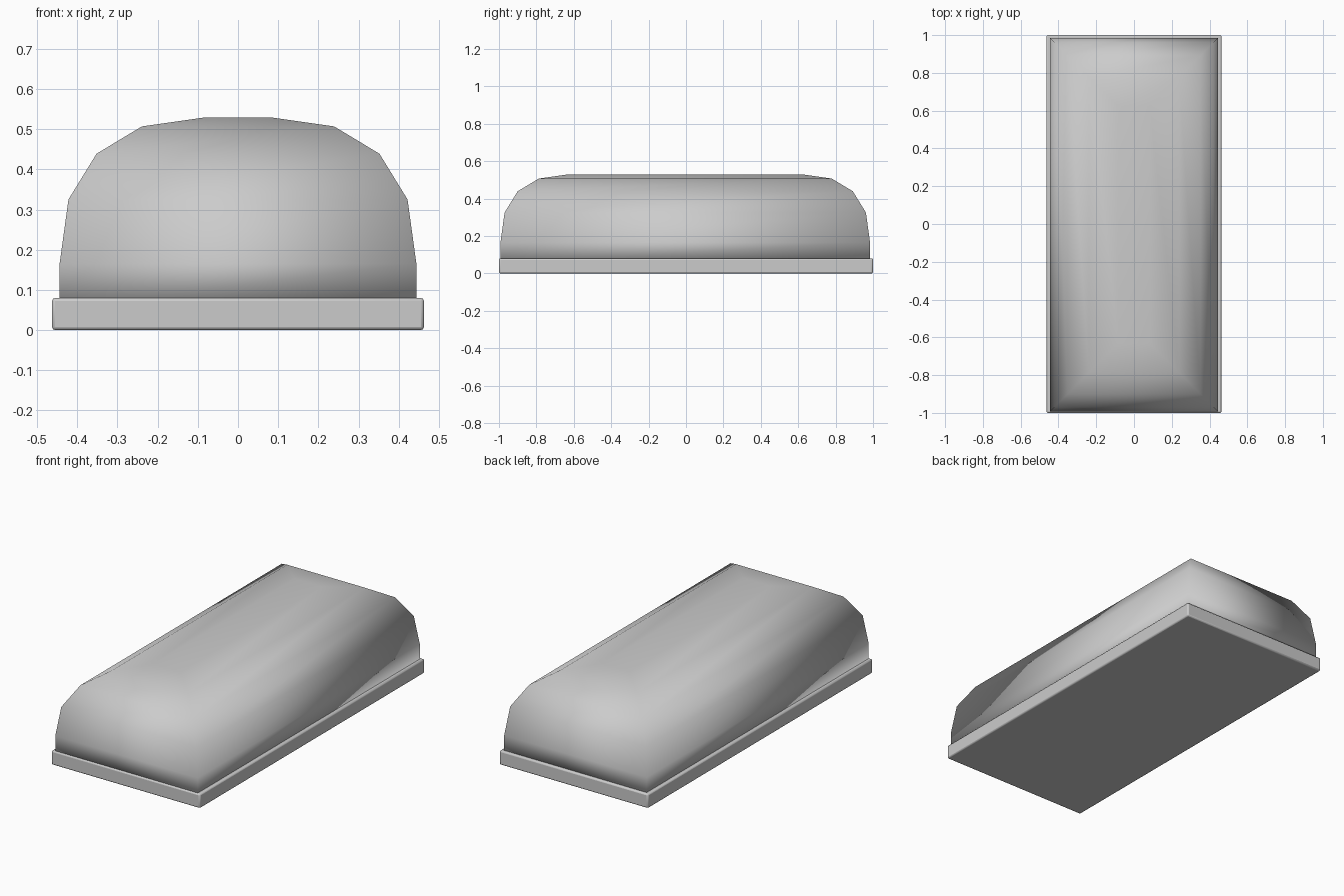
import bpy, bmesh

if "Cube" in bpy.data.objects:
    bpy.data.objects.remove(bpy.data.objects["Cube"])

# Base slab with slightly softened edges
bpy.ops.mesh.primitive_cube_add(size=1, location=(0, 0, 0.04))
base = bpy.context.object
base.name = "base_slab"
base.scale = (0.926, 2.0, 0.08)
bpy.ops.object.transform_apply(location=False, rotation=False, scale=True)
bevel = base.modifiers.new("soft_edges", 'BEVEL')
bevel.width = 0.008
bevel.segments = 2
bpy.ops.object.shade_smooth_by_angle()

# Domed cover: stacked rectangular rings, (inset, height)
profile = [(0, 0.06), (0, 0.165), (0.022, 0.325), (0.092, 0.439),
           (0.205, 0.507), (0.36, 0.529)]
half_x, half_y, shift_y = 0.444, 0.988, -0.004
bm = bmesh.new()
rings = []
for inset, z in profile:
    x, y = half_x - inset, half_y - inset
    rings.append([bm.verts.new((sx * x, sy * y + shift_y, z))
                  for sx, sy in ((-1, -1), (1, -1), (1, 1), (-1, 1))])
for low, high in zip(rings, rings[1:]):
    for i in range(4):
        j = (i + 1) % 4
        bm.faces.new((low[i], low[j], high[j], high[i]))
bm.faces.new(rings[-1])
bm.faces.new(rings[0][::-1])
for f in bm.faces:
    f.smooth = True
mesh = bpy.data.meshes.new("domed_cover")
bm.to_mesh(mesh)
bm.free()
cover = bpy.data.objects.new("domed_cover", mesh)
bpy.context.collection.objects.link(cover)
